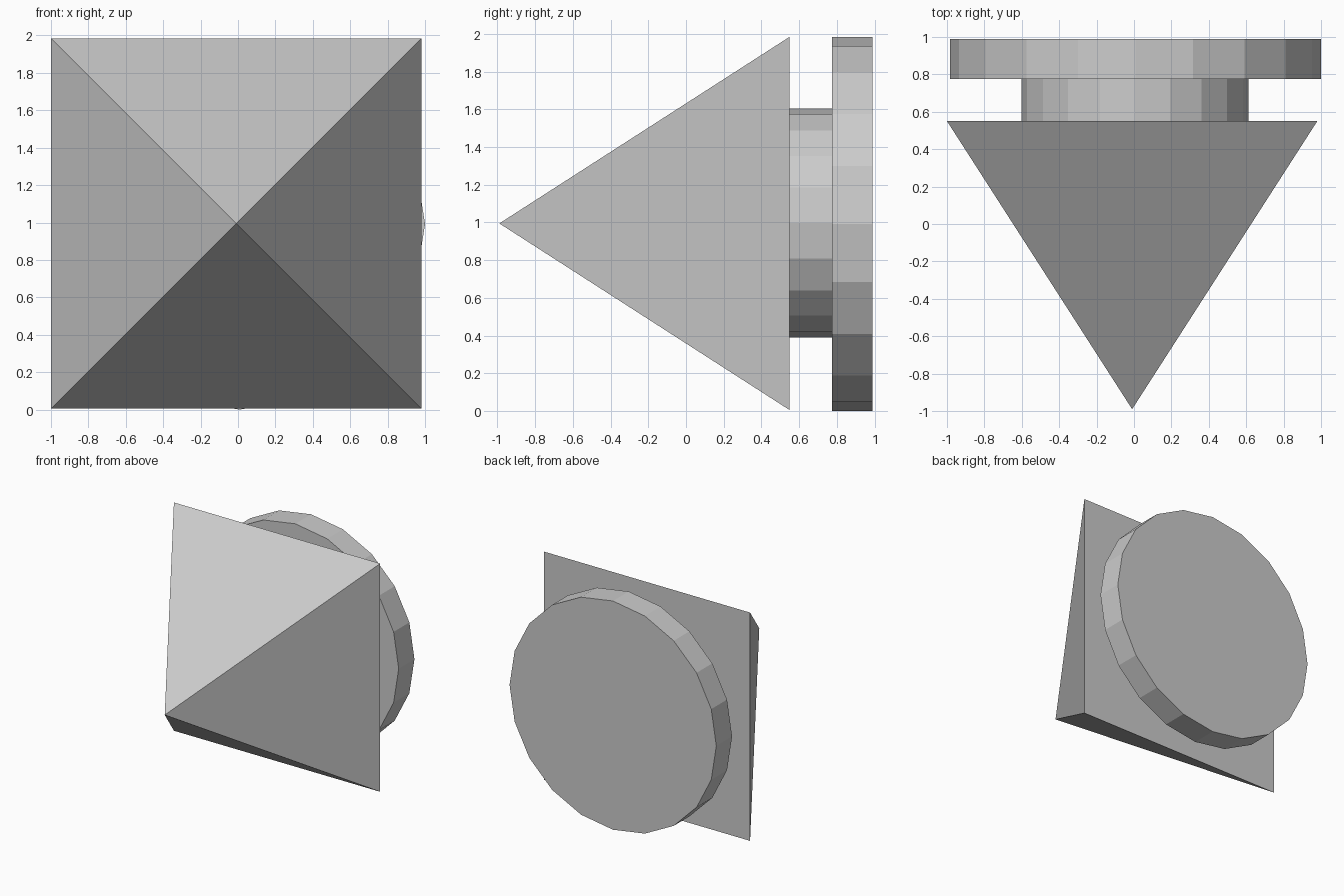
import bpy, bmesh
from math import pi, sqrt
from mathutils import Matrix

if "Cube" in bpy.data.objects:
    bpy.data.objects.remove(bpy.data.objects["Cube"])


def add_tapered(name, sides, r_back, r_front, y_front, y_back, x, z, spin=0.0):
    """Prism or cone lying along y, narrow end towards the front (-y)."""
    bm = bmesh.new()
    place = (Matrix.Translation((x, (y_front + y_back) / 2, z))
             @ Matrix.Rotation(pi / 2, 4, 'X')
             @ Matrix.Rotation(spin, 4, 'Z'))
    bmesh.ops.create_cone(bm, cap_ends=True, segments=sides,
                          radius1=r_back, radius2=r_front,
                          depth=y_back - y_front, matrix=place)
    bmesh.ops.remove_doubles(bm, verts=bm.verts, dist=1e-5)
    bmesh.ops.dissolve_degenerate(bm, edges=bm.edges, dist=1e-5)
    bmesh.ops.recalc_face_normals(bm, faces=bm.faces)
    mesh = bpy.data.meshes.new(name)
    bm.to_mesh(mesh)
    bm.free()
    obj = bpy.data.objects.new(name, mesh)
    bpy.context.collection.objects.link(obj)
    return obj


# Square pyramid pointing forward
add_tapered("pyramid_spike", 4, 0.99 * sqrt(2), 0.0, -0.99, 0.55, -0.01, 0.995, pi / 4)
# Narrow collar joining spike and disc
add_tapered("neck", 20, 0.607, 0.607, 0.55, 0.774, 0.005, 0.997)
# Wide back disc
add_tapered("back_disc", 20, 0.992, 0.992, 0.774, 0.99, 0.008, 0.992)
